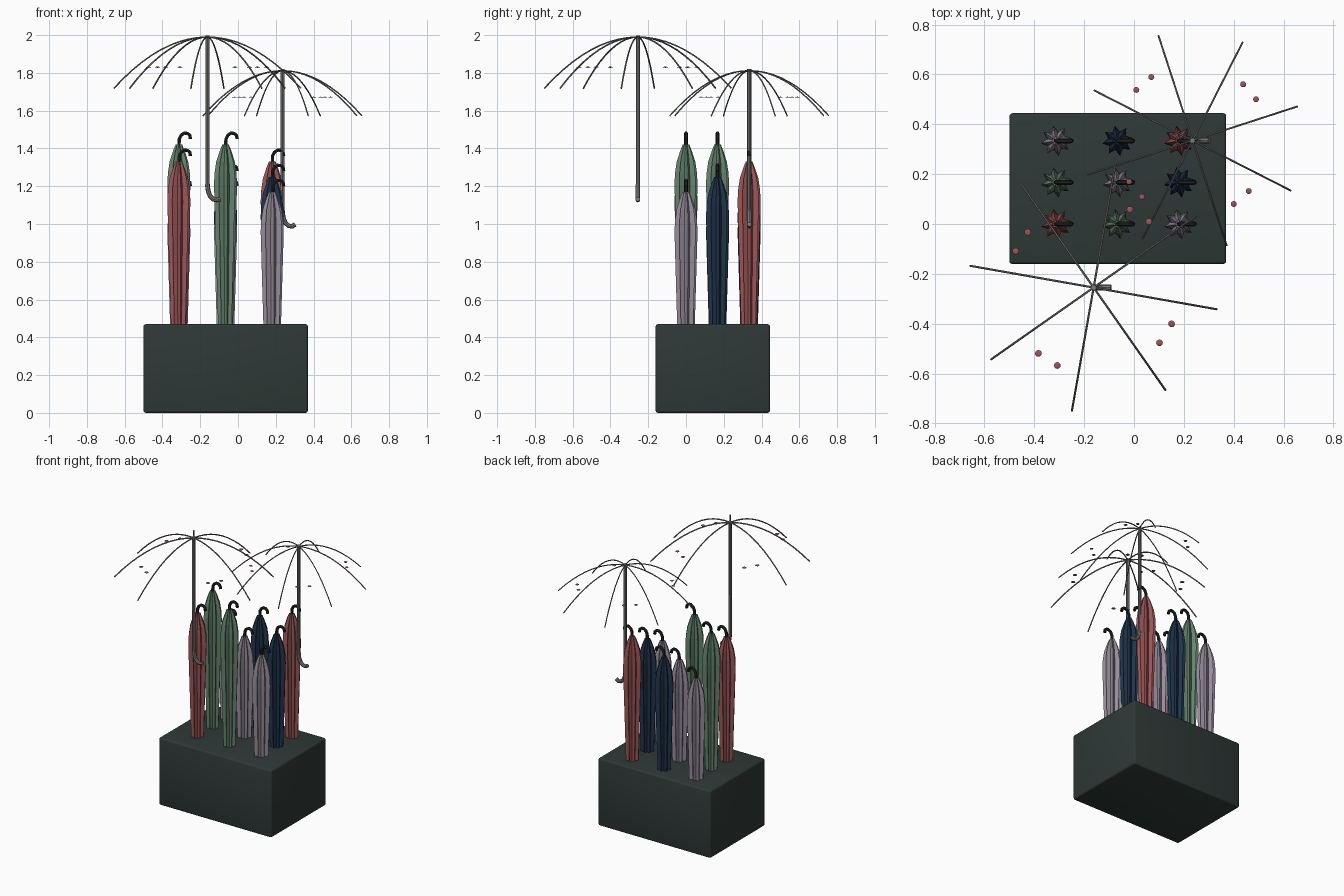
import bpy, bmesh, math
from mathutils import Vector

cube = bpy.data.objects.get("Cube")
if cube:
    bpy.data.objects.remove(cube, do_unlink=True)


def material(name, rgb):
    m = bpy.data.materials.new(name)
    m.use_nodes = True
    m.diffuse_color = (*rgb, 1)
    m.node_tree.nodes["Principled BSDF"].inputs["Base Color"].default_value = (*rgb, 1)
    return m


red = material("dusty red", (0.33, 0.09, 0.095))
green = material("sage green", (0.13, 0.23, 0.155))
navy = material("navy blue", (0.014, 0.034, 0.07))
lilac = material("pale lilac", (0.30, 0.26, 0.32))
charcoal = material("dark slate", (0.028, 0.041, 0.038))
black = material("black", (0.015, 0.017, 0.017))
metal = material("grey metal", (0.20, 0.20, 0.195))


def finish(name, bm, mat):
    bmesh.ops.recalc_face_normals(bm, faces=bm.faces)
    mesh = bpy.data.meshes.new(name)
    bm.to_mesh(mesh)
    bm.free()
    mesh.materials.append(mat)
    ob = bpy.data.objects.new(name, mesh)
    bpy.context.collection.objects.link(ob)
    return ob


def smooth(ob, angle=40):
    bpy.ops.object.select_all(action='DESELECT')
    ob.select_set(True)
    bpy.context.view_layer.objects.active = ob
    bpy.ops.object.shade_smooth_by_angle(angle=math.radians(angle))


def tubes(name, paths, radius, mat, resolution=2):
    """Round rods along one or more point lists, as one mesh."""
    cu = bpy.data.curves.new(name, 'CURVE')
    cu.dimensions = '3D'
    cu.bevel_depth = radius
    cu.bevel_resolution = resolution
    cu.use_fill_caps = True
    for pts in paths:
        sp = cu.splines.new('POLY')
        sp.points.add(len(pts) - 1)
        for p, co in zip(sp.points, pts):
            p.co = (*co, 1)
    cu.materials.append(mat)
    ob = bpy.data.objects.new(name, cu)
    bpy.context.collection.objects.link(ob)
    bpy.ops.object.select_all(action='DESELECT')
    ob.select_set(True)
    bpy.context.view_layer.objects.active = ob
    bpy.ops.object.convert(target='MESH')
    smooth(bpy.context.object)


# Stand block with softened edges
bm = bmesh.new()
bmesh.ops.create_cube(bm, size=1)
bmesh.ops.scale(bm, vec=(0.87, 0.605, 0.47), verts=bm.verts)
bmesh.ops.translate(bm, vec=(-0.065, 0.142, 0.235), verts=bm.verts)
bmesh.ops.bevel(bm, geom=bm.edges[:], offset=0.012, segments=3, profile=0.5, affect='EDGES')
smooth(finish("stand_block", bm, charcoal))

# Closed umbrellas: pleated star section lofted along (depth below top, radius)
PROFILE = [(0, 0.018), (0.035, 0.032), (0.09, 0.050), (0.15, 0.059),
           (0.21, 0.062), (0.45, 0.055), (0.75, 0.046), (1.1, 0.036)]
PLEATS = 8
HOOK = [(0, -0.03), (0.002, 0.03), (0.012, 0.05), (0.028, 0.061),
        (0.045, 0.06), (0.058, 0.05), (0.061, 0.03)]


def closed_umbrella(label, x, y, top, mat):
    bm = bmesh.new()
    rings = []
    for depth, r in PROFILE:
        ring = []
        for i in range(PLEATS * 2):
            a = math.radians(10) + math.pi * i / PLEATS
            k = r if i % 2 == 0 else r * 0.62
            ring.append(bm.verts.new((x + k * math.cos(a), y + k * math.sin(a), top - depth)))
        rings.append(ring)
    n = PLEATS * 2
    for a, b in zip(rings, rings[1:]):
        for i in range(n):
            bm.faces.new((a[i], a[(i + 1) % n], b[(i + 1) % n], b[i]))
    bm.faces.new(rings[0])
    bm.faces.new(rings[-1])
    finish("closed_umbrella_" + label, bm, mat)
    tubes("closed_handle_" + label, [[(x + u, y, top + w) for u, w in HOOK]], 0.010, black, 1)


TOPS = {green: 1.42, red: 1.33, navy: 1.25, lilac: 1.17}
ROWS = [("front", 0.0, (red, green, lilac)),
        ("middle", 0.167, (green, lilac, navy)),
        ("back", 0.334, (lilac, navy, red))]
for row, y, mats in ROWS:
    for side, x, mat in zip(("right", "centre", "left"), (-0.313, -0.066, 0.181), mats):
        closed_umbrella(row + "_" + side, x, y, TOPS[mat], mat)


# Open umbrellas: eight bowed ribs, a pole with a curved grip, flat dots
def open_umbrella(label, x, y, top, size, turn, grip):
    c = Vector((x, y, top))

    def on_dome(angle, t, drop):
        return c + size * Vector((t * math.cos(angle), t * math.sin(angle), -drop))

    ribs = []
    for k in range(8):
        a = math.radians(turn + 45 * k)
        ribs.append([on_dome(a, 0.503 * s / 10, 0.272 * (s / 10) ** 2) for s in range(11)])
    tubes("ribs_" + label, ribs, 0.0042 * size, metal, 1)

    tubes("pole_" + label, [[c + Vector((0, 0, 0.008))] +
                            [Vector((x + u, y, w)) for u, w in grip]], 0.011, metal)
    tubes("grip_" + label, [[Vector((x + u, y, w)) for u, w in grip]], 0.0125, metal)

    # Dots sit in pairs between every second couple of ribs
    bm = bmesh.new()
    for k in range(4):
        for extra in (15, 30):
            a = math.radians(turn + 90 * k + extra)
            made = bmesh.ops.create_uvsphere(bm, u_segments=12, v_segments=6, radius=0.0135 * size)
            bmesh.ops.scale(bm, vec=(1, 1, 0.22), verts=made["verts"])
            bmesh.ops.translate(bm, vec=on_dome(a, 0.345, 0.16), verts=made["verts"])
    smooth(finish("dots_" + label, bm, red))


open_umbrella("tall", -0.162, -0.255, 1.99, 1.0, 35,
              [(0, 1.21), (0.004, 1.175), (0.014, 1.148), (0.03, 1.131),
               (0.048, 1.127), (0.07, 1.132)])
open_umbrella("short", 0.235, 0.335, 1.812, 0.88, 18,
              [(0, 1.07), (0.004, 1.035), (0.016, 1.006), (0.034, 0.990),
               (0.052, 0.988), (0.068, 0.998)])
